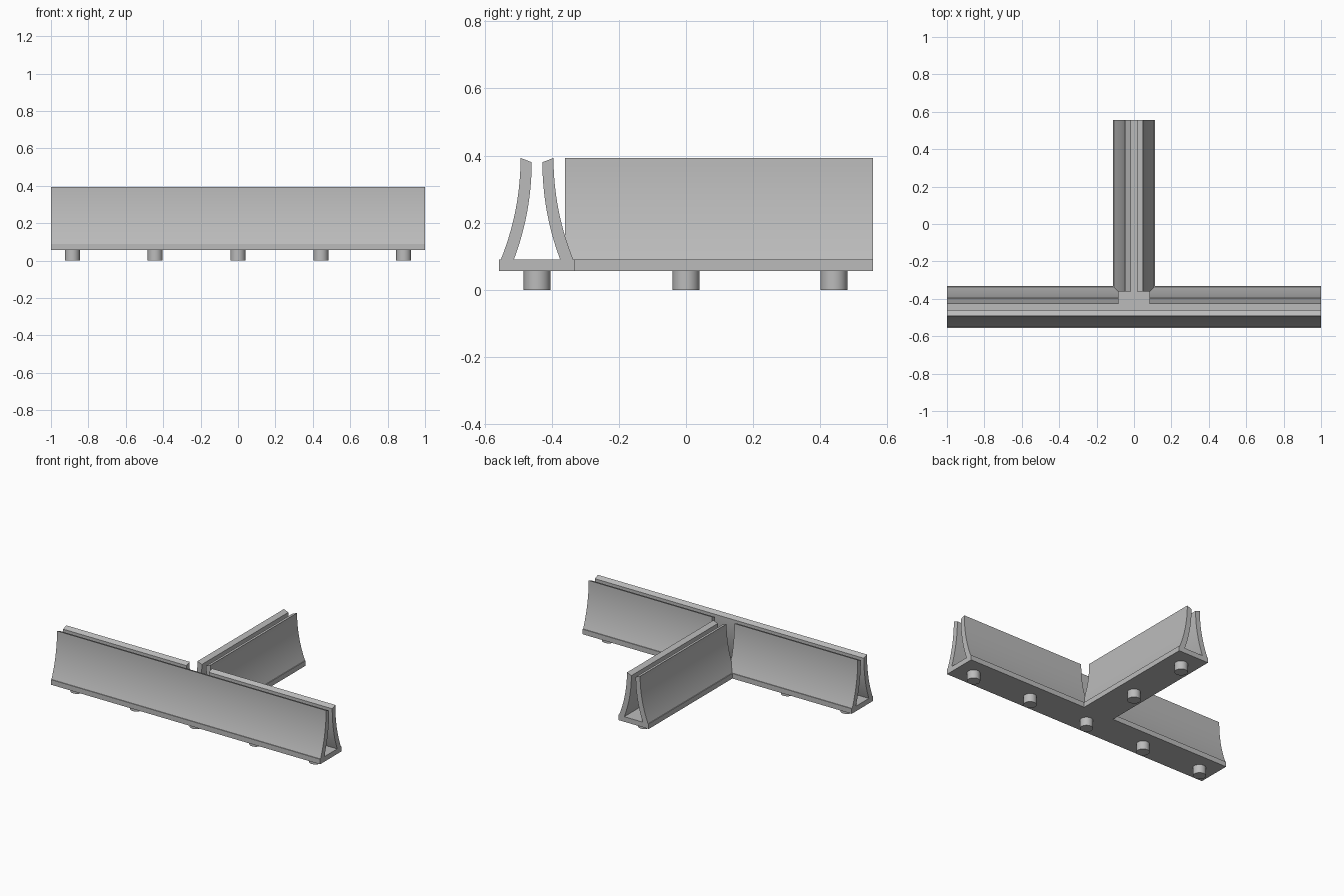
import bpy
import bmesh
import math
from mathutils import Matrix, Vector

cube = bpy.data.objects.get("Cube")
if cube:
    bpy.data.objects.remove(cube, do_unlink=True)

HALF_W = 0.113              # half width of each track
BAR_Y = -0.444              # centre line of the crossbar
END_Y = 0.557
FLOOR, PLATE_BOTTOM = 0.09, 0.056
GAP = 0.083                 # half width of the opening at the junction

grey = bpy.data.materials.new("light_grey")
grey.use_nodes = True
colour = (0.5, 0.5, 0.5, 1)
grey.diffuse_color = colour
grey.node_tree.nodes["Principled BSDF"].inputs["Base Color"].default_value = colour


def finish(name, bm):
    bmesh.ops.recalc_face_normals(bm, faces=bm.faces)
    mesh = bpy.data.meshes.new(name)
    bm.to_mesh(mesh)
    bm.free()
    mesh.materials.append(grey)
    obj = bpy.data.objects.new(name, mesh)
    bpy.context.collection.objects.link(obj)
    bpy.ops.object.select_all(action='DESELECT')
    obj.select_set(True)
    bpy.context.view_layer.objects.active = obj
    bpy.ops.object.shade_smooth_by_angle(angle=math.radians(30))
    return obj


def prism(name, points, direction):
    bm = bmesh.new()
    face = bm.faces.new([bm.verts.new(p) for p in points])
    new = bmesh.ops.extrude_face_region(bm, geom=[face])["geom"]
    verts = [v for v in new if isinstance(v, bmesh.types.BMVert)]
    bmesh.ops.translate(bm, verts=verts, vec=direction)
    return finish(name, bm)


def flare(top, bottom, z_top, steps=14):
    """Arc that is upright at the top and flares out to the floor."""
    h, d = z_top - FLOOR, bottom - top
    r = (h * h + d * d) / (2 * d)
    sweep = math.asin(h / r)
    return [(top + r - r * math.cos(sweep * i / steps),
             z_top - r * math.sin(sweep * i / steps)) for i in range(steps + 1)]


outer = flare(0.049, 0.108, 0.393)
inner = flare(0.016, 0.069, 0.38)
profile = outer + inner[::-1]


def bar_wall(name, side, x0, x1):
    prism(name, [(x0, BAR_Y + side * d, z) for d, z in profile], Vector((x1 - x0, 0, 0)))


def stem_wall(name, side):
    y0 = BAR_Y + GAP
    prism(name, [(side * d, y0, z) for d, z in profile], Vector((0, END_Y - y0, 0)))


# T-shaped base plate
back = BAR_Y + HALF_W
half = [(HALF_W, END_Y), (HALF_W, back), (1, back), (1, BAR_Y - HALF_W)]
outline = half + [(-x, y) for x, y in reversed(half)]
prism("base_plate", [(x, y, PLATE_BOTTOM) for x, y in outline],
      Vector((0, 0, FLOOR - PLATE_BOTTOM)))

# Curved walls
bar_wall("front_wall", -1, -1, 1)
bar_wall("back_wall_left", 1, GAP, 1)
bar_wall("back_wall_right", 1, -1, -GAP)
stem_wall("stem_wall_left", 1)
stem_wall("stem_wall_right", -1)

# Round pegs underneath
pegs = [(i * 0.443, BAR_Y) for i in range(-2, 3)] + [(0, 0), (0, 0.441)]
for n, (x, y) in enumerate(pegs, 1):
    bm = bmesh.new()
    bmesh.ops.create_cone(bm, cap_ends=True, segments=32, radius1=0.04, radius2=0.04,
                          depth=PLATE_BOTTOM,
                          matrix=Matrix.Translation((x, y, PLATE_BOTTOM / 2)))
    finish(f"peg_{n}", bm)
